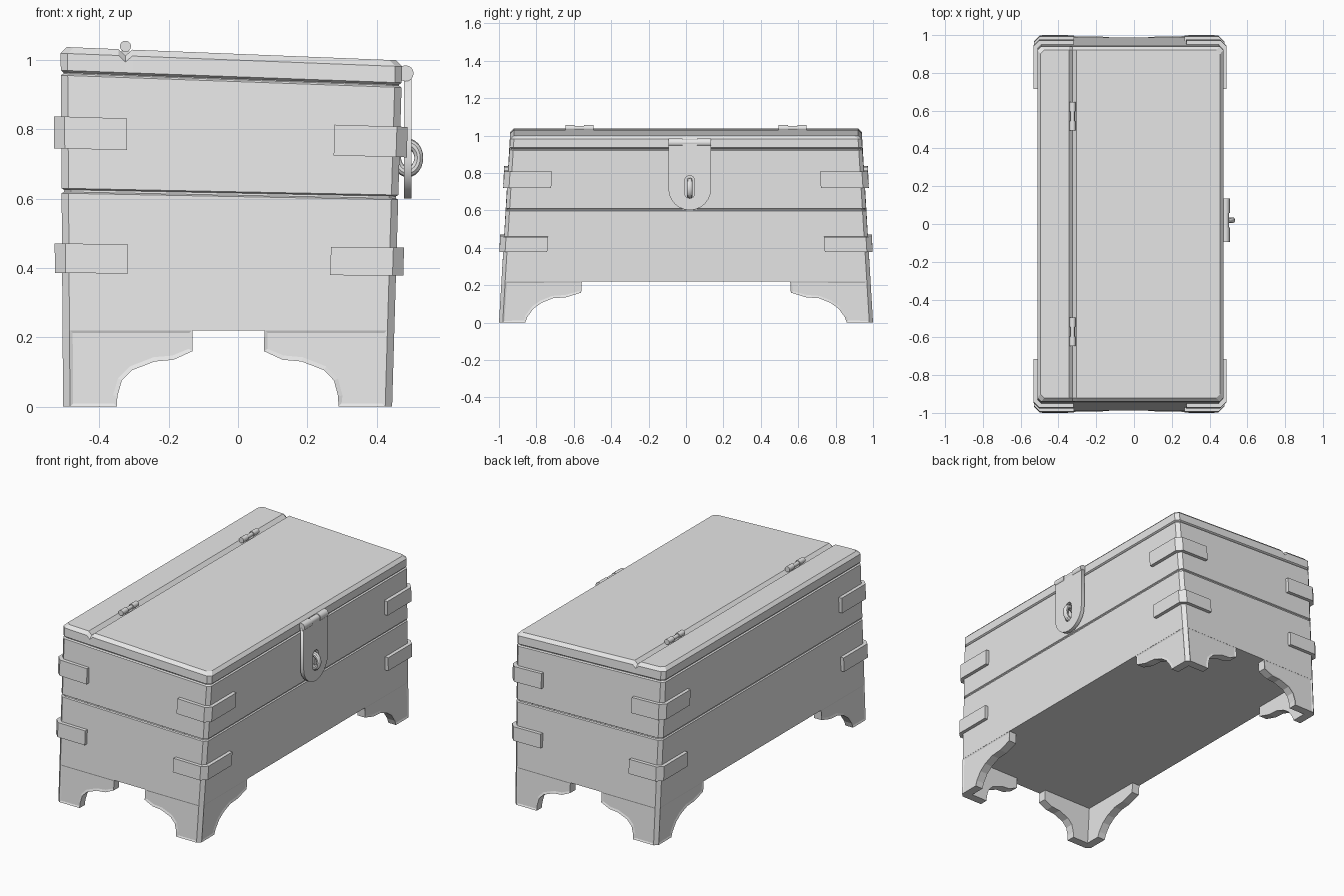
import bpy, bmesh, math
from mathutils import Vector

if "Cube" in bpy.data.objects:
    bpy.data.objects.remove(bpy.data.objects["Cube"], do_unlink=True)

grey = bpy.data.materials.new("plain_grey")
grey.use_nodes = True
COLOUR = (0.8, 0.8, 0.8, 1)
grey.diffuse_color = COLOUR
grey.node_tree.nodes["Principled BSDF"].inputs["Base Color"].default_value = COLOUR


def add(name, data):
    data.materials.append(grey)
    ob = bpy.data.objects.new(name, data)
    bpy.context.collection.objects.link(ob)
    return ob


def finish(name, bm):
    bmesh.ops.recalc_face_normals(bm, faces=bm.faces[:])
    me = bpy.data.meshes.new(name)
    bm.to_mesh(me)
    bm.free()
    return add(name, me)


def wall(sx, sy, u, d, z):
    """Point measured inward from a corner of the tapered, gently tilted box."""
    x = -0.03 + 0.011 * z + sx * (0.475 + 0.018 * z - u)
    y = sy * (1.0 - 0.06 * z - d)
    return Vector((x, y, z - 0.05 * max(z - 0.22, 0) * x))


CORNERS = [(-1, -1), (1, -1), (1, 1), (-1, 1)]


def loft(rings, chamfer=0.02):
    """Stack of chamfered rectangles given as (height, inset)."""
    bm = bmesh.new()
    loops = []
    for z, inset in rings:
        ring = []
        for i, (sx, sy) in enumerate(CORNERS):
            ends = [(inset, inset + chamfer), (inset + chamfer, inset)]
            for u, d in (ends if i % 2 == 0 else ends[::-1]):
                ring.append(bm.verts.new(wall(sx, sy, u, d, z)))
        loops.append(ring)
    for a, b in zip(loops, loops[1:]):
        for i in range(len(a)):
            j = (i + 1) % len(a)
            bm.faces.new((a[i], a[j], b[j], b[i]))
    bm.faces.new(loops[0][::-1])
    bm.faces.new(loops[-1])
    return bm


# Chest body with a groove around the middle and a rebate under the lid
finish("chest_body", loft([(0.22, 0), (0.606, 0), (0.610, 0.007), (0.616, 0.007),
                           (0.620, 0), (0.938, 0), (0.943, 0.008), (0.952, 0.008)]))

# Lid with bevelled rim and a V groove at the hinge line
HINGE_X = -0.325
bm = loft([(0.946, 0.008), (0.952, 0), (1.0, 0), (1.018, 0.018)])
for off in (-0.02, 0, 0.02):
    bmesh.ops.bisect_plane(bm, geom=bm.verts[:] + bm.edges[:] + bm.faces[:],
                           plane_co=(HINGE_X + off, 0, 0), plane_no=(1, 0, 0))
for v in bm.verts:
    if abs(v.co.x - HINGE_X) < 0.002 and v.co.z > 1.0:
        v.co.z -= 0.018
finish("lid", bm)

# Scalloped bracket feet, one L-shaped piece per corner
FOOT_Z = [0, 0.03, 0.075, 0.105, 0.13, 0.135, 0.16, 0.222]
FOOT_X = [0.155, 0.157, 0.17, 0.2, 0.265, 0.32, 0.375, 0.375]
FOOT_Y = [0.14, 0.15, 0.18, 0.22, 0.28, 0.35, 0.43, 0.43]
THICK, CUT = 0.05, 0.02


def foot(name, sx, sy):
    bm = bmesh.new()

    def vert(u, d, z):
        return bm.verts.new(wall(sx, sy, u, d, z))

    inner = [vert(THICK, THICK, z) for z in (0.222, 0)]
    panels, corner = [], []
    for us, flip in ((FOOT_X, False), (FOOT_Y, True)):
        def place(u, d, z):
            return vert(d, u, z) if flip else vert(u, d, z)
        edge = [place(CUT, 0, z) for z in (0.222, 0)]
        out = [place(u, 0, z) for u, z in zip(us, FOOT_Z)]
        back = [place(u, THICK, z) for u, z in zip(us, FOOT_Z)]
        panels.append(bm.faces.new(edge + out))
        bm.faces.new(inner + back)
        for i in range(len(out) - 1):
            bm.faces.new((out[i], out[i + 1], back[i + 1], back[i]))
        bm.faces.new((edge[1], out[0], back[0], inner[1]))
        bm.faces.new((edge[0], out[-1], back[-1], inner[0]))
        corner.append(edge)
    a, b = corner
    bm.faces.new((a[0], a[1], b[1], b[0]))
    for k in (0, 1):
        bm.faces.new((a[k], b[k], inner[k]))
    bmesh.ops.recalc_face_normals(bm, faces=bm.faces[:])
    bmesh.ops.inset_region(bm, faces=panels, thickness=0.013, depth=-0.004)
    finish(name, bm)


# Corner straps wrapping both walls
def strap(name, sx, sy, z, height, out=0.021):
    lx, ly, sink = 0.19, 0.235, 0.012
    plan = [(lx, -out), (0.01, -out), (-out, 0.01), (-out, ly),
            (sink, ly), (sink, sink), (lx, sink)]
    bm = bmesh.new()
    low, high = ([bm.verts.new(wall(sx, sy, u, d, z + s * height / 2)) for u, d in plan]
                 for s in (-1, 1))
    bm.faces.new(low)
    bm.faces.new(high)
    for i in range(len(plan)):
        j = (i + 1) % len(plan)
        bm.faces.new((low[i], low[j], high[j], high[i]))
    finish(name, bm)


for sx, sy in CORNERS:
    where = ("front" if sy < 0 else "back") + ("_left" if sx > 0 else "_right")
    foot(where + "_foot", sx, sy)
    strap(where + "_lower_strap", sx, sy, 0.423, 0.083)
    strap(where + "_upper_strap", sx, sy, 0.777, 0.09)


# Hinge knuckles: short cylinders lying along y
def barrel(name, x, y, z, radius, length):
    bpy.ops.mesh.primitive_cylinder_add(vertices=16, radius=radius, depth=length,
                                        location=(x, y, z), rotation=(math.pi / 2, 0, 0))
    ob = bpy.context.object
    ob.name = name
    ob.data.materials.append(grey)
    bpy.ops.object.shade_smooth_by_angle()


for side, y in (("front", -0.57), ("back", 0.57)):
    for k in (-1, 0, 1):
        barrel(f"{side}_hinge_knuckle", HINGE_X, y + k * 0.05, 1.04,
               0.016 if k else 0.011, 0.05)
    barrel(f"{side}_hinge_pin_base", HINGE_X, y, 1.02, 0.012, 0.05)

# Hasp: rounded plate with a slot, hung from a barrel on the lid
MID = 0.02
for k in (-1, 0, 1):
    barrel("hasp_knuckle", 0.484, MID + k * 0.076, 0.962, 0.023 if k else 0.019, 0.076)


def arc(cy, cz, r, start, end, n=12):
    angles = [math.radians(start + (end - start) * i / n) for i in range(n + 1)]
    return [(cy + r * math.cos(t), cz + r * math.sin(t)) for t in angles]


plate = bpy.data.curves.new("hasp_plate", "CURVE")
plate.dimensions = "2D"
plate.fill_mode = "BOTH"
plate.extrude = 0.011
outline = [(MID + 0.114, 0.955), (MID - 0.114, 0.955)] + arc(MID, 0.715, 0.114, 180, 360)
slot = arc(MID, 0.76, 0.026, 0, 180, 8) + arc(MID, 0.69, 0.026, 180, 360, 8)
for pts in (outline, slot):
    spline = plate.splines.new("POLY")
    spline.points.add(len(pts) - 1)
    for p, (a, b) in zip(spline.points, pts):
        p.co = (a, b, 0, 1)
    spline.use_cyclic_u = True
hasp = add("hasp_plate", plate)
hasp.rotation_euler = (math.pi / 2, 0, math.pi / 2)
hasp.location.x = 0.49

# Staple ring passing through the slot
bpy.ops.mesh.primitive_torus_add(major_segments=24, minor_segments=10, major_radius=0.04,
                                 minor_radius=0.016, location=(0.49, MID, 0.718),
                                 rotation=(math.pi / 2, 0, 0))
ring = bpy.context.object
ring.name = "staple_ring"
ring.scale = (0.8, 1, 1)
ring.data.materials.append(grey)
bpy.ops.object.shade_smooth_by_angle()
